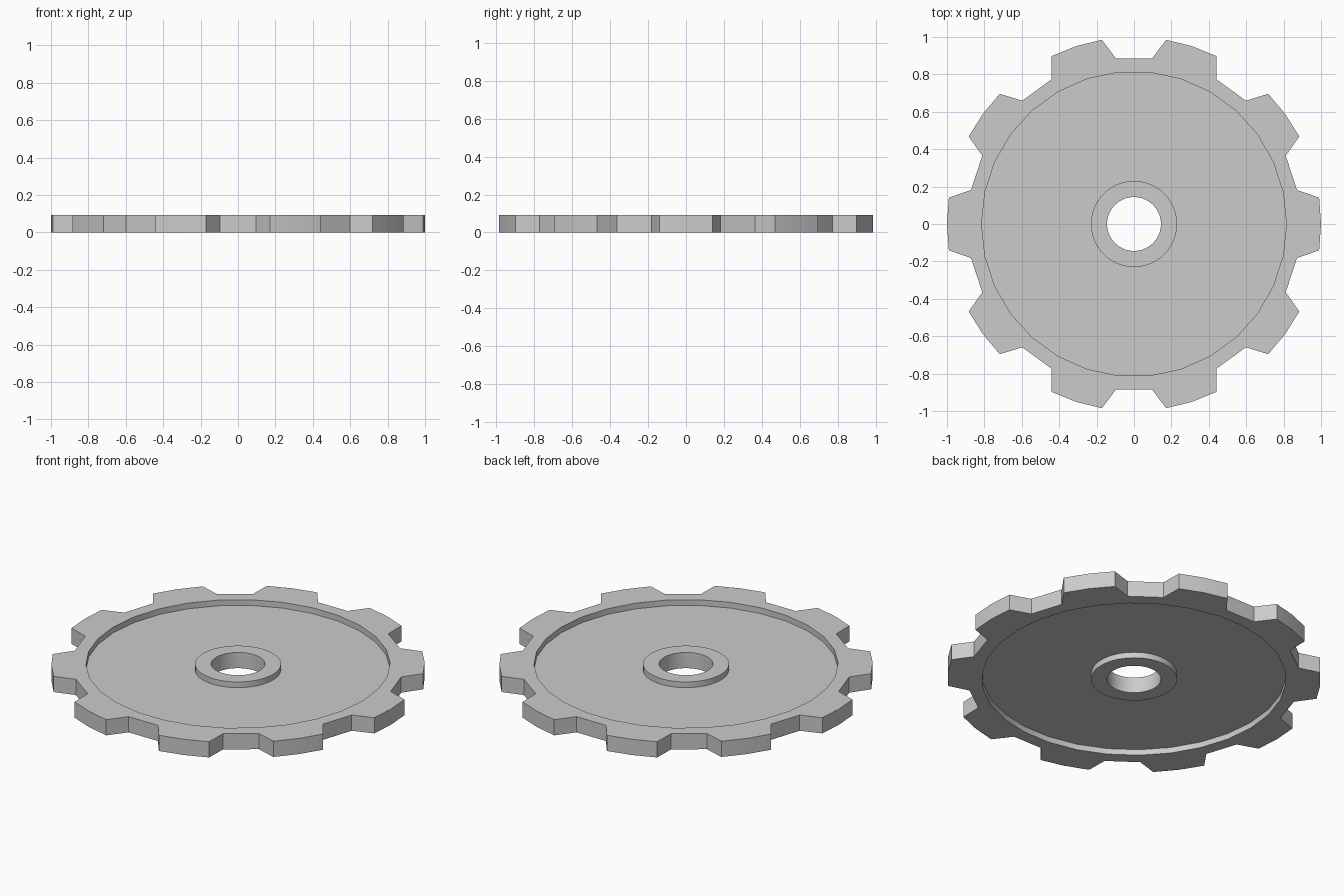
import bpy, bmesh
from math import cos, sin, radians

if "Cube" in bpy.data.objects:
    bpy.data.objects.remove(bpy.data.objects["Cube"])

TEETH = 10
HEIGHT = 0.093            # rim and hub thickness
WEB_LO, WEB_HI = 0.034, 0.059   # thin web between rim and hub


def polar(r, deg):
    return (r * cos(radians(deg)), r * sin(radians(deg)))


def circle(r, n):
    return [polar(r, 360 * i / n) for i in range(n)]


def gear_outline():
    # each tooth: root, tip corner, tip centre, tip corner, root
    tooth = [(0.89, -11.8), (1, -8.1), (1, 0), (1, 8.1), (0.89, 11.8)]
    return [polar(r, a + 360 * t / TEETH) for t in range(TEETH) for r, a in tooth]


def wall(bm, loop, z0, z1):
    lo = [bm.verts.new((x, y, z0)) for x, y in loop]
    hi = [bm.verts.new((x, y, z1)) for x, y in loop]
    for i in range(len(loop)):
        j = (i + 1) % len(loop)
        bm.faces.new((lo[i], lo[j], hi[j], hi[i]))


def plate(bm, outer, inner, z):
    edges = []
    for loop in (outer, inner):
        vs = [bm.verts.new((x, y, z)) for x, y in loop]
        edges += [bm.edges.new((vs[i - 1], vs[i])) for i in range(len(vs))]
    bmesh.ops.triangle_fill(bm, edges=edges, use_beauty=True, normal=(0, 0, 1))


outline = gear_outline()
recess = circle(0.815, 30)
hub = circle(0.23, 64)
bore = circle(0.144, 64)

bm = bmesh.new()
# toothed rim and hub, top and bottom
for z in (0, HEIGHT):
    plate(bm, outline, recess, z)
    plate(bm, hub, bore, z)
wall(bm, outline, 0, HEIGHT)
wall(bm, bore, 0, HEIGHT)
# recessed web on both sides
for web_z, edge_z in ((WEB_LO, 0), (WEB_HI, HEIGHT)):
    plate(bm, recess, hub, web_z)
    wall(bm, recess, min(web_z, edge_z), max(web_z, edge_z))
    wall(bm, hub, min(web_z, edge_z), max(web_z, edge_z))
bmesh.ops.remove_doubles(bm, verts=bm.verts, dist=1e-5)
bmesh.ops.recalc_face_normals(bm, faces=bm.faces)

mesh = bpy.data.meshes.new("gear_wheel")
bm.to_mesh(mesh)
bm.free()
gear = bpy.data.objects.new("gear_wheel", mesh)
bpy.context.collection.objects.link(gear)
bpy.context.view_layer.objects.active = gear
gear.select_set(True)
bpy.ops.object.shade_smooth_by_angle(angle=radians(20))
